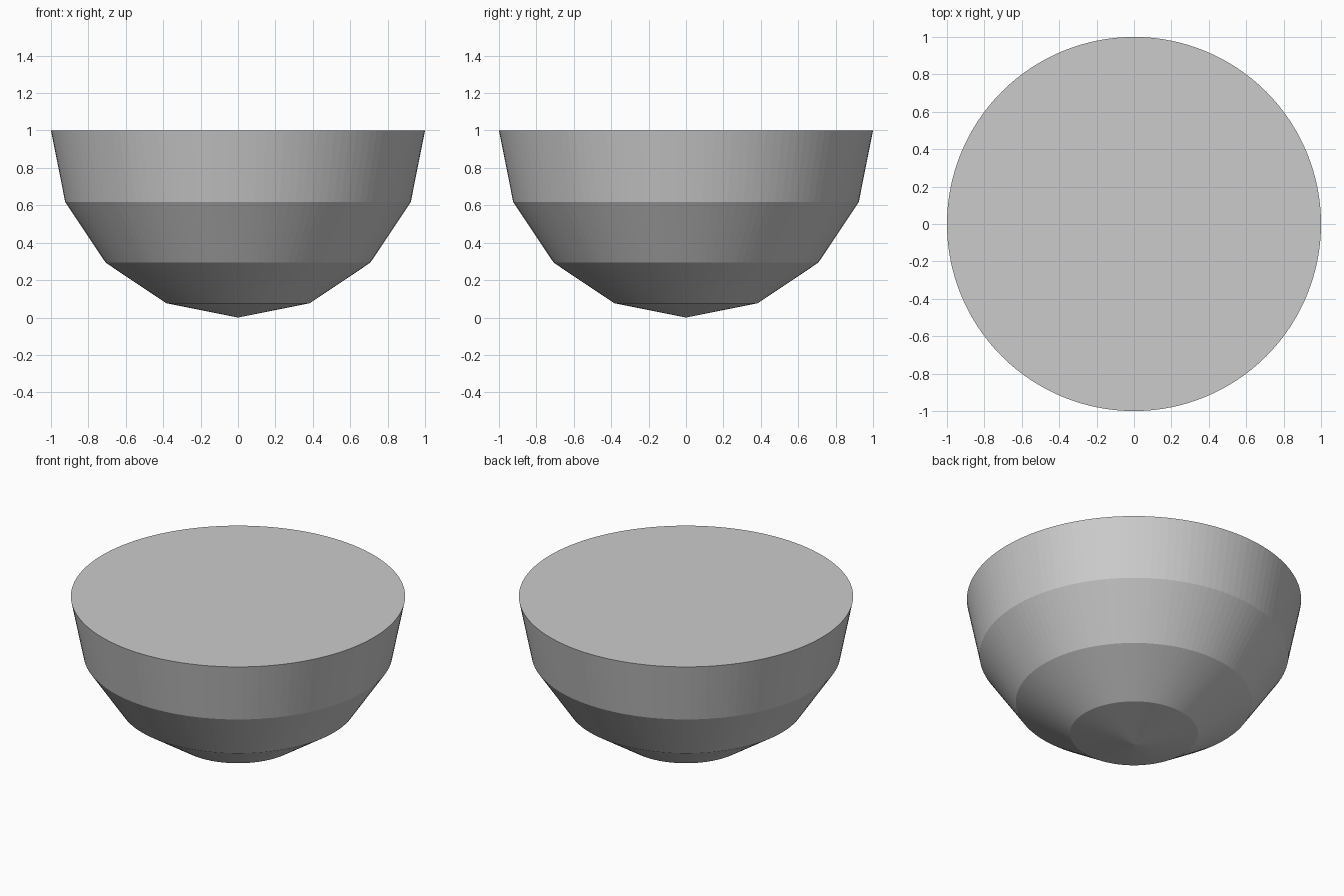
import bpy, bmesh
from math import sin, cos, pi

if "Cube" in bpy.data.objects:
    bpy.data.objects.remove(bpy.data.objects["Cube"])

SIDES = 128   # fine around the axis
BANDS = 4     # coarse steps from tip to rim

bm = bmesh.new()

# Quarter-circle profile in four straight bands, spun around z
tip = bm.verts.new((0, 0, 0))
rings = []
for k in range(1, BANDS + 1):
    a = k * pi / 2 / BANDS
    r, z = sin(a), 1 - cos(a)
    rings.append([bm.verts.new((r * cos(2 * pi * i / SIDES), r * sin(2 * pi * i / SIDES), z))
                  for i in range(SIDES)])

for i in range(SIDES):
    j = (i + 1) % SIDES
    # Pointed bottom
    bm.faces.new((tip, rings[0][j], rings[0][i]))
    # Sloping bands
    for low, high in zip(rings, rings[1:]):
        bm.faces.new((low[i], low[j], high[j], high[i]))

# Flat top disc
bm.faces.new(rings[-1])
bmesh.ops.recalc_face_normals(bm, faces=bm.faces)

mesh = bpy.data.meshes.new("half_dome")
bm.to_mesh(mesh)
bm.free()
dome = bpy.data.objects.new("half_dome", mesh)
bpy.context.collection.objects.link(dome)
